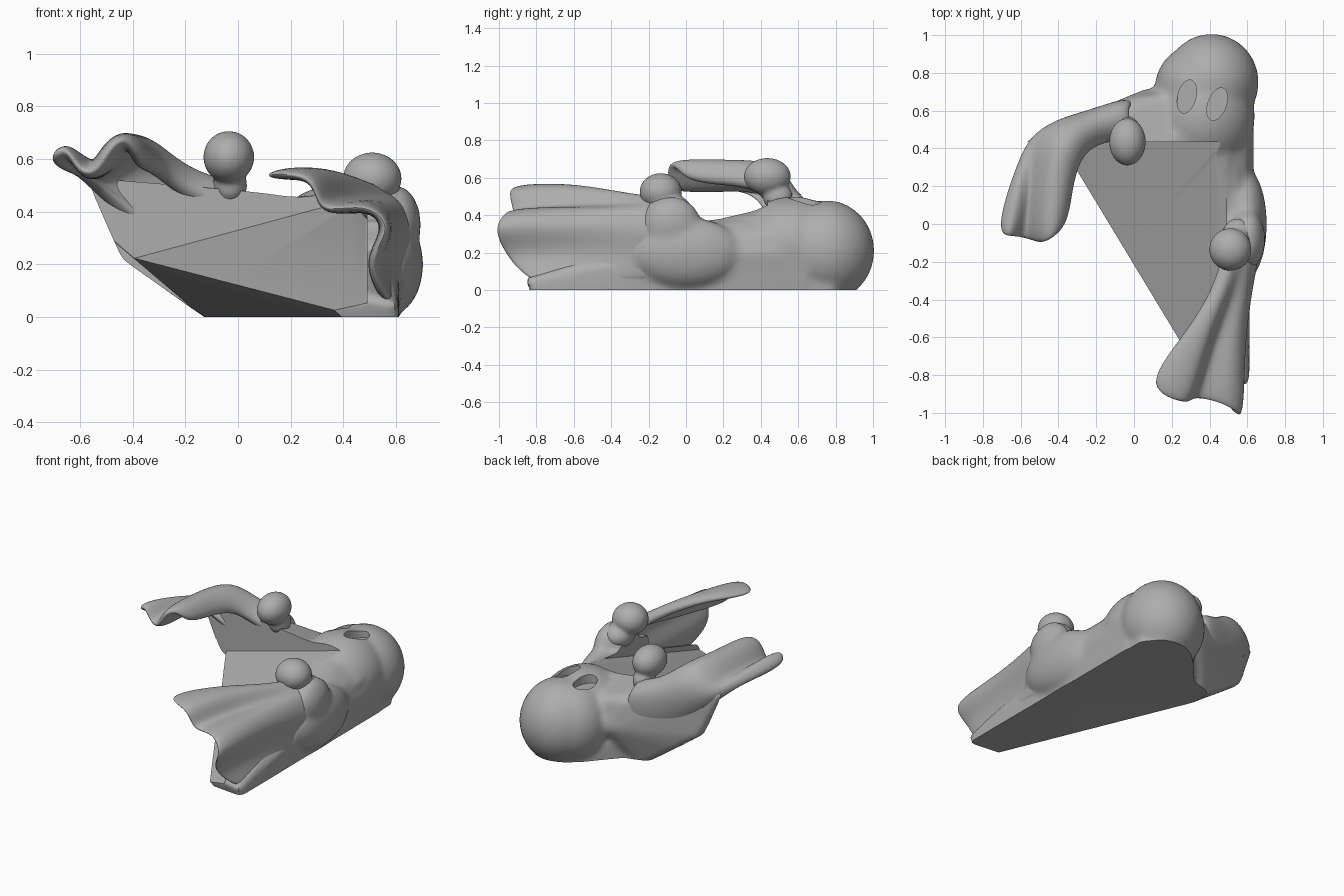
import bpy, bmesh, math
from mathutils import Matrix

if "Cube" in bpy.data.objects:
    bpy.data.objects.remove(bpy.data.objects["Cube"])

grey = bpy.data.materials.new("plain_grey")
grey.use_nodes = True
grey.diffuse_color = (0.42, 0.42, 0.42, 1)
grey.node_tree.nodes["Principled BSDF"].inputs["Base Color"].default_value = (0.42, 0.42, 0.42, 1)


def add_hull(bm, points):
    """Convex block around the points."""
    part = bmesh.new()
    verts = [part.verts.new(p) for p in points]
    result = bmesh.ops.convex_hull(part, input=verts)
    spare = {e for e in result["geom_interior"] if isinstance(e, bmesh.types.BMVert)}
    bmesh.ops.delete(part, geom=list(spare), context="VERTS")
    bmesh.ops.recalc_face_normals(part, faces=part.faces)
    mesh = bpy.data.meshes.new("part")
    part.to_mesh(mesh)
    part.free()
    bm.from_mesh(mesh)
    bpy.data.meshes.remove(mesh)


def add_ball(bm, centre, radii):
    matrix = Matrix.Translation(centre) @ Matrix.Diagonal((*radii, 1))
    bmesh.ops.create_uvsphere(bm, u_segments=40, v_segments=24, radius=1, matrix=matrix)


def make_object(name, bm):
    mesh = bpy.data.meshes.new(name)
    bm.to_mesh(mesh)
    bm.free()
    mesh.materials.append(grey)
    obj = bpy.data.objects.new(name, mesh)
    bpy.context.collection.objects.link(obj)
    return obj


def apply_modifiers(obj):
    graph = bpy.context.evaluated_depsgraph_get()
    mesh = bpy.data.meshes.new_from_object(obj.evaluated_get(graph))
    obj.modifiers.clear()
    obj.data = mesh


def soften(obj, voxel, rounds):
    """Fuse overlapping parts into one soft skin."""
    remesh = obj.modifiers.new("fuse", "REMESH")
    remesh.mode = "VOXEL"
    remesh.voxel_size = voxel
    smooth = obj.modifiers.new("soften", "SMOOTH")
    smooth.factor = 0.5
    smooth.iterations = rounds
    apply_modifiers(obj)


def shade(obj, angle):
    bpy.ops.object.select_all(action="DESELECT")
    obj.select_set(True)
    bpy.context.view_layer.objects.active = obj
    bpy.ops.object.shade_smooth_by_angle(angle=math.radians(angle))


def cut(obj, bm):
    cutter = make_object("cutter", bm)
    cutter.hide_render = True
    mod = obj.modifiers.new("cut", "BOOLEAN")
    mod.operation = "DIFFERENCE"
    mod.solver = "EXACT"
    mod.object = cutter
    apply_modifiers(obj)
    bpy.data.objects.remove(cutter)


# Body: sloping block, back wall, side wall, base and head fused together
bm = bmesh.new()
add_hull(bm, [(-.06, .5, -.05), (.05, .62, -.05), (.6, .62, -.05), (.61, -.82, -.05), (.22, -.78, -.05),
              (-.44, .5, .22), (-.44, .38, .22), (.62, .5, .3), (.61, -.86, .05), (.2, -.82, .08),
              (0, .46, .43), (.3, .47, .47), (.49, .47, .42), (.51, 0, .35), (.52, -.4, .22), (.48, -.82, .1)])
add_hull(bm, [(-.58, .44, .53), (-.58, .38, .53), (-.44, .5, .22), (-.44, .36, .22), (-.3, .54, .13),
              (-.08, .57, -.03), (-.08, .36, -.03), (.3, .62, -.03), (.3, .36, -.03), (.3, .7, .38),
              (.3, .36, .46), (0, .67, .4), (.07, .72, .22), (-.05, .36, .46), (-.3, .54, .5)])
add_hull(bm, [(x, y, z) for y in (.65, -.3) for x, z in
              ((.4, -.05), (.6, -.05), (.635, .2), (.6, .31), (.54, .365), (.4, .365))])
add_hull(bm, [(x, y, z) for x, y in ((.04, .62), (.2, .8), (.3, .88), (.5, .88), (.6, .78), (.6, .5), (.1, .5))
              for z in (-.05, .1)])
for centre, radii in (((.41, .75, .21), (.25, .257, .27)), ((.37, .57, .235), (.27, .3, .265)),
                      ((.36, .72, .21), (.25, .24, .265)), ((.585, 0, .2), (.118, .3, .19)),
                      ((.6, -.08, .35), (.095, .16, .15)), ((.56, -.1, .38), (.09, .14, .12))):
    add_ball(bm, centre, radii)
body = make_object("body", bm)
soften(body, .018, 9)

# Tray hollow with a sloping floor
bm = bmesh.new()
tray = [(-1, -1.2), (.49, -1.2), (.49, .435), (-1, .435)]
add_hull(bm, [(x, y, .19 + .27 * x + .32 * y) for x, y in tray] + [(x, y, 1) for x, y in tray])
cut(body, bm)

# Slanting open edge that leans out above the base
bm = bmesh.new()
add_hull(bm, [(x, y, z) for z in (-.1, .6) for y in (.44, -1.3)
              for x in (.051 - .42 * y - 1.175 * z, -1.6)])
cut(body, bm)

# Flat base
bm = bmesh.new()
bmesh.ops.create_cube(bm, size=4, matrix=Matrix.Translation((0, 0, -2)))
cut(body, bm)

# Eye sockets
for x, y, tilt in ((.28, .675, -14), (.44, .635, -20)):
    bm = bmesh.new()
    matrix = (Matrix.Translation((x, y, .53)) @ Matrix.Rotation(math.radians(tilt), 4, "Z")
              @ Matrix.Diagonal((.048, .09, 1, 1)))
    bmesh.ops.create_cone(bm, cap_ends=True, segments=40, radius1=1, radius2=1, depth=.2, matrix=matrix)
    cut(body, bm)
shade(body, 35)


# Draped sleeves: folded cross-sections joined into a thick cloth
def make_sleeve(name, sections, thickness):
    bm = bmesh.new()
    rows = [[bm.verts.new(p) for p in section] for section in sections]
    for a, b in zip(rows, rows[1:]):
        for i in range(len(a) - 1):
            bm.faces.new((a[i], a[i + 1], b[i + 1], b[i]))
    bmesh.ops.recalc_face_normals(bm, faces=bm.faces)
    obj = make_object(name, bm)
    solid = obj.modifiers.new("thickness", "SOLIDIFY")
    solid.thickness = thickness
    solid.offset = 0
    subsurf = obj.modifiers.new("rounding", "SUBSURF")
    subsurf.levels = subsurf.render_levels = 3
    apply_modifiers(obj)
    shade(obj, 60)


make_sleeve("right_sleeve", [
    [(.04, .47, .4), (0, .5, .46), (-.02, .57, .49), (-.02, .63, .47), (0, .65, .4), (0, .64, .28), (.02, .6, .15)],
    [(-.17, .45, .43), (-.18, .5, .5), (-.2, .53, .53), (-.22, .56, .51), (-.24, .56, .43), (-.25, .54, .33),
     (-.24, .5, .22)],
    [(-.29, .38, .54), (-.31, .42, .63), (-.36, .47, .67), (-.43, .51, .62), (-.51, .5, .55), (-.55, .46, .51),
     (-.52, .42, .47)],
    [(-.34, .22, .56), (-.38, .25, .66), (-.44, .27, .67), (-.5, .28, .59), (-.54, .28, .55), (-.58, .3, .58),
     (-.61, .3, .54)],
    [(-.36, -.01, .58), (-.42, -.08, .69), (-.49, -.12, .65), (-.54, -.1, .54), (-.61, -.08, .55), (-.66, -.08, .67),
     (-.74, -.06, .58)]], .085)
make_sleeve("left_sleeve", [
    [(.5, 0, .42), (.54, 0, .46), (.6, .02, .46), (.65, .03, .41), (.67, .02, .3), (.66, .02, .2), (.61, .02, .06)],
    [(.44, -.32, .48), (.5, -.3, .5), (.54, -.3, .43), (.59, -.28, .42), (.62, -.28, .33), (.59, -.28, .2),
     (.6, -.28, .04)],
    [(.25, -.6, .55), (.38, -.6, .55), (.4, -.6, .4), (.52, -.6, .44), (.58, -.6, .34), (.51, -.6, .21),
     (.59, -.6, .03)],
    [(.02, -.88, .53), (.3, -.98, .56), (.29, -.92, .38), (.48, -.96, .44), (.6, -1.05, .34), (.47, -.99, .2),
     (.6, -.83, .02)]], .06)

# Round hands with their wrists
for name, hand, radii, wrist, wrist_radii in (
        ("right_hand", (-.035, .435, .607), (.097, .126, .099), (-.03, .49, .5), (.065, .08, .075)),
        ("left_hand", (.51, -.135, .525), (.112, .113, .1), (.55, -.08, .43), (.09, .11, .08))):
    bm = bmesh.new()
    add_ball(bm, hand, radii)
    add_ball(bm, wrist, wrist_radii)
    obj = make_object(name, bm)
    soften(obj, .012, 4)
    shade(obj, 60)
